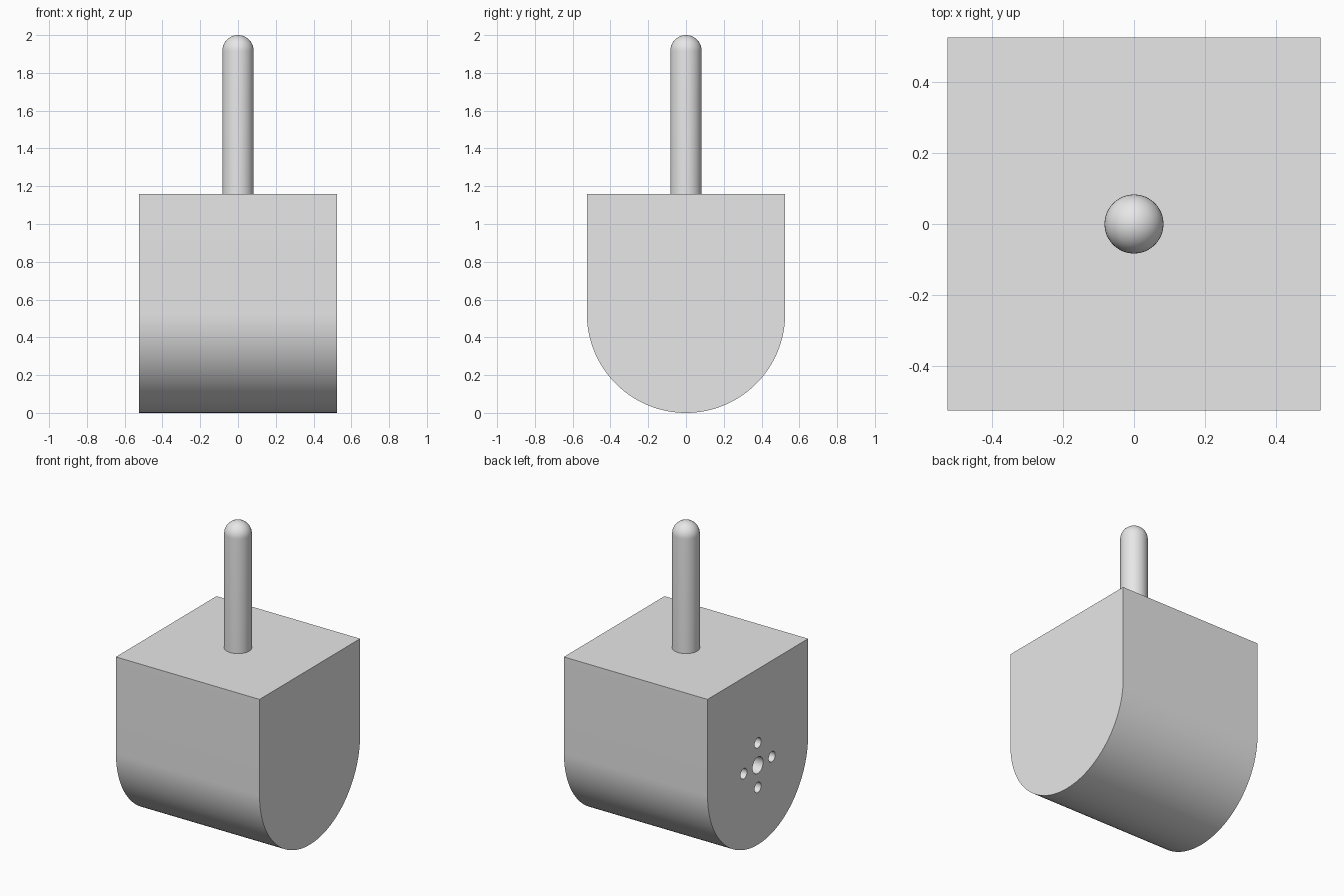
import bpy, bmesh, math
from mathutils import Matrix

cube = bpy.data.objects.get("Cube")
if cube:
    bpy.data.objects.remove(cube, do_unlink=True)

RADIUS = 0.525      # half width of the block and radius of its round base
TOP = 1.16          # height of the flat top
ROD = 0.083         # rod radius

grey = bpy.data.materials.new("light_grey")
grey.use_nodes = True
grey.diffuse_color = (0.8, 0.8, 0.8, 1)
grey.node_tree.nodes["Principled BSDF"].inputs["Base Color"].default_value = (0.8, 0.8, 0.8, 1)


def make_object(name, bm):
    bmesh.ops.recalc_face_normals(bm, faces=bm.faces)
    mesh = bpy.data.meshes.new(name)
    bm.to_mesh(mesh)
    bm.free()
    mesh.materials.append(grey)
    obj = bpy.data.objects.new(name, mesh)
    bpy.context.collection.objects.link(obj)
    return obj


def smooth(obj):
    bpy.ops.object.select_all(action='DESELECT')
    obj.select_set(True)
    bpy.context.view_layer.objects.active = obj
    bpy.ops.object.shade_smooth_by_angle(angle=math.radians(30))


# Block: U-shaped profile extruded along x
bm = bmesh.new()
steps = 64
profile = [(RADIUS, TOP), (-RADIUS, TOP)]
for i in range(steps + 1):
    a = math.pi + math.pi * i / steps
    profile.append((RADIUS * math.cos(a), RADIUS + RADIUS * math.sin(a)))
face = bm.faces.new([bm.verts.new((-RADIUS, y, z)) for y, z in profile])
side = bmesh.ops.extrude_face_region(bm, geom=[face])
verts = [g for g in side["geom"] if isinstance(g, bmesh.types.BMVert)]
bmesh.ops.translate(bm, verts=verts, vec=(2 * RADIUS, 0, 0))
block = make_object("block", bm)

# Cutters: one shaft hole ringed by four screw holes in the right side
bm = bmesh.new()
spread = 0.147
holes = [(0, 0, 0.055)]
for i in range(4):
    a = i * math.pi / 2
    holes.append((spread * math.cos(a), spread * math.sin(a), 0.034))
for y, z, r in holes:
    place = Matrix.Translation((-RADIUS, y, RADIUS + z)) @ Matrix.Rotation(math.pi / 2, 4, 'Y')
    bmesh.ops.create_cone(bm, cap_ends=True, segments=32, radius1=r, radius2=r,
                          depth=0.6, matrix=place)
cutter = make_object("hole_cutter", bm)
cutter.hide_render = True

cut = block.modifiers.new("holes", 'BOOLEAN')
cut.operation = 'DIFFERENCE'
cut.solver = 'EXACT'
cut.object = cutter
bpy.context.view_layer.objects.active = block
bpy.ops.object.modifier_apply(modifier=cut.name)
bpy.data.objects.remove(cutter, do_unlink=True)
smooth(block)

# Rod: lathed outline with a hemispherical tip
bm = bmesh.new()
outline = [(0, TOP - 0.02), (ROD, TOP - 0.02)]
for i in range(13):
    a = math.pi / 2 * i / 12
    outline.append((ROD * math.cos(a), 2 - ROD + ROD * math.sin(a)))
points = [bm.verts.new((r, 0, z)) for r, z in outline]
edges = [bm.edges.new(pair) for pair in zip(points, points[1:])]
bmesh.ops.spin(bm, geom=points + edges, cent=(0, 0, 0), axis=(0, 0, 1),
               angle=2 * math.pi, steps=48)
bmesh.ops.remove_doubles(bm, verts=bm.verts, dist=0.0005)
smooth(make_object("rod", bm))
